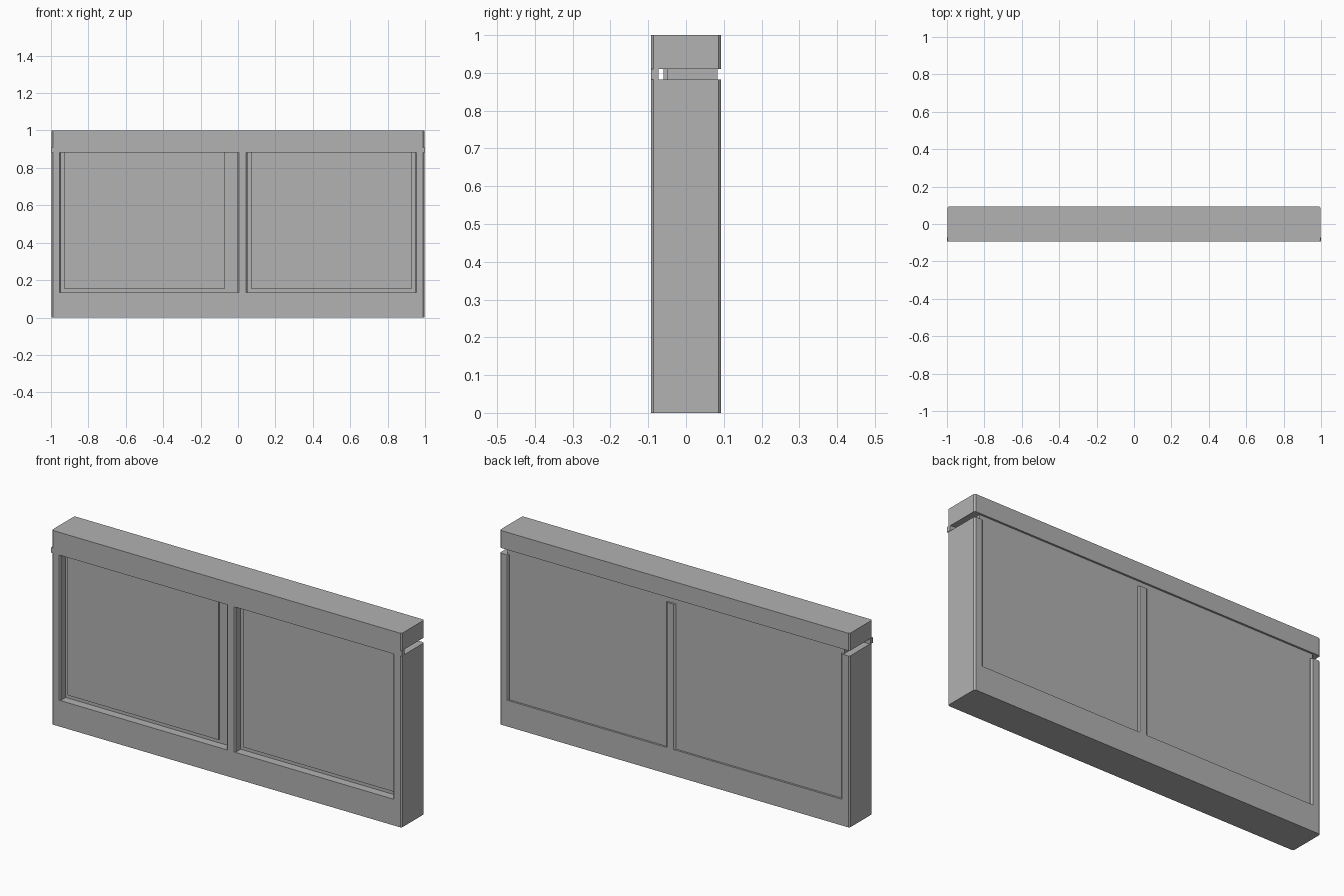
import bpy
import bmesh

cube = bpy.data.objects.get("Cube")
if cube:
    bpy.data.objects.remove(cube, do_unlink=True)

COLOUR = (0.445, 0.445, 0.445, 1.0)
grey = bpy.data.materials.new("plain grey")
grey.use_nodes = True
grey.diffuse_color = COLOUR
grey.node_tree.nodes["Principled BSDF"].inputs["Base Color"].default_value = COLOUR

END = 0.997     # half length
SIDE = 0.093    # half thickness
CHAMFER = 0.007


def box(name, x, y, z, chamfer=0.0):
    """Box from (low, high) ranges, with optionally chamfered upright edges."""
    bm = bmesh.new()
    bmesh.ops.create_cube(bm, size=1.0)
    for v in bm.verts:
        v.co = [r[1] if c > 0 else r[0] for c, r in zip(v.co, (x, y, z))]
    if chamfer:
        upright = [e for e in bm.edges
                   if abs(e.verts[0].co.z - e.verts[1].co.z) > 1e-4]
        bmesh.ops.bevel(bm, geom=upright, offset=chamfer, segments=1,
                        affect='EDGES')
    mesh = bpy.data.meshes.new(name)
    bm.to_mesh(mesh)
    bm.free()
    mesh.materials.append(grey)
    obj = bpy.data.objects.new(name, mesh)
    bpy.context.collection.objects.link(obj)
    return obj


FULL = (-END, END)
DEEP = (-SIDE, SIDE)
SILL, POST_TOP, CAP_BOTTOM = 0.135, 0.883, 0.91

# Base and cap beams
box("base_beam", FULL, DEEP, (0, SILL), CHAMFER)
box("cap_beam", FULL, DEEP, (CAP_BOTTOM, 1), CHAMFER)

# Upright posts
for name, x in (("right_post", (-END, -0.947)),
                ("middle_post", (-0.002, 0.05)),
                ("left_post", (0.947, END))):
    box(name, x, DEEP, (SILL, POST_TOP), CHAMFER)

# Front strip joining the posts to the cap; open slot behind it
box("front_lintel", (-1, 1), (-SIDE, -0.073), (POST_TOP, CAP_BOTTOM))

# Recessed wall core with raised front panels
box("wall_core", (-0.96, 0.96), (-0.05, 0.083), (0.1, CAP_BOTTOM))
for name, x in (("right_panel", (-0.93, -0.07)),
                ("left_panel", (0.07, 0.93))):
    box(name, x, (-0.06, -0.05), (0.155, CAP_BOTTOM))
